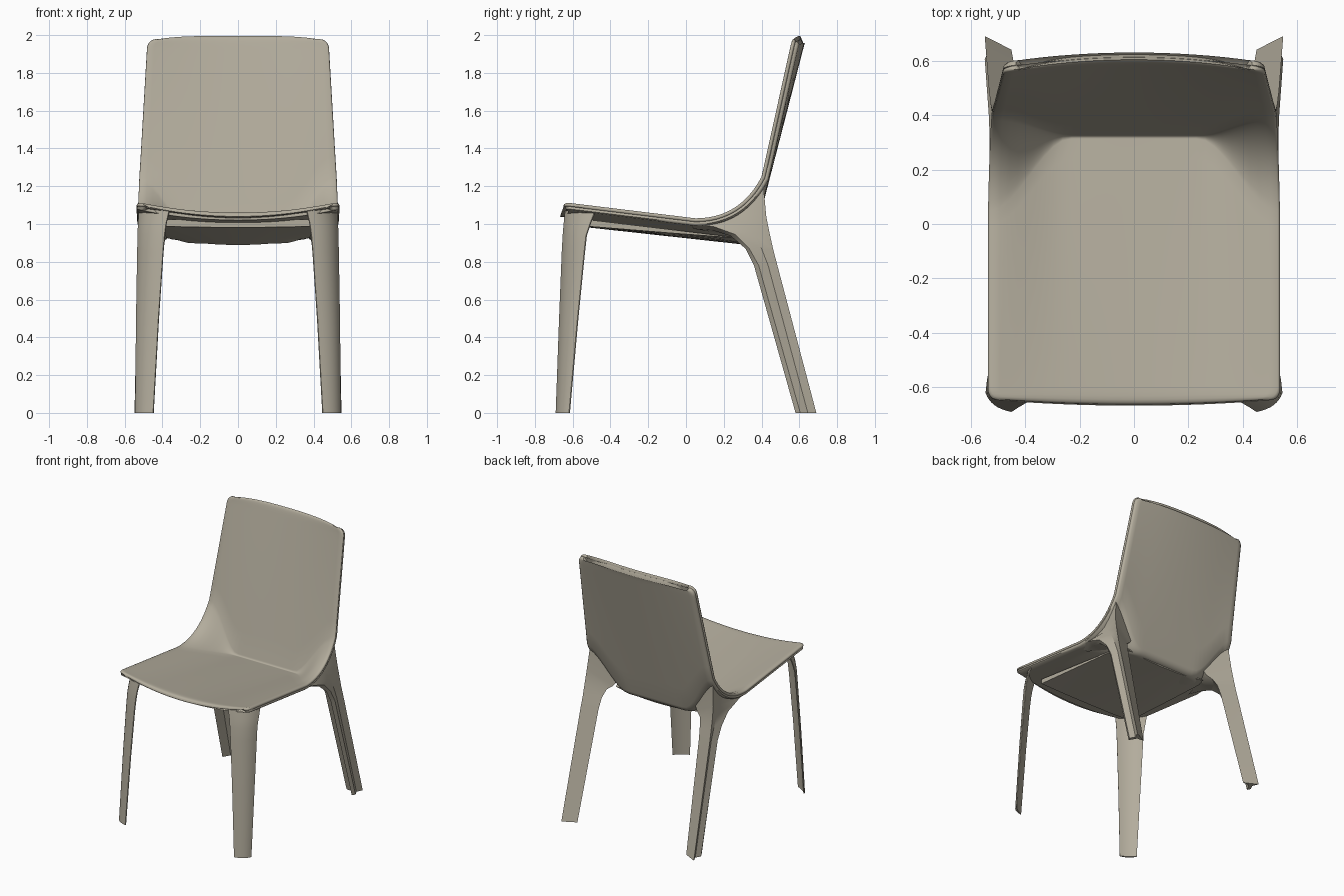
import bpy, bmesh, math
from mathutils import Vector

if "Cube" in bpy.data.objects:
    bpy.data.objects.remove(bpy.data.objects["Cube"])

mat = bpy.data.materials.new("warm grey beige")
mat.diffuse_color = (0.45, 0.415, 0.335, 1)
mat.use_nodes = True
mat.node_tree.nodes["Principled BSDF"].inputs["Base Color"].default_value = mat.diffuse_color


def finish(name, bm, mirror=False, angle=35):
    """Make an object from bm, mirror it if asked and shade it."""
    bmesh.ops.recalc_face_normals(bm, faces=bm.faces)
    me = bpy.data.meshes.new(name)
    bm.to_mesh(me)
    bm.free()
    me.materials.append(mat)
    ob = bpy.data.objects.new(name, me)
    bpy.context.collection.objects.link(ob)
    bpy.ops.object.select_all(action='DESELECT')
    ob.select_set(True)
    bpy.context.view_layer.objects.active = ob
    if mirror:
        ob.modifiers.new("mirror", 'MIRROR')
        bpy.ops.object.convert(target='MESH')
    bpy.ops.object.shade_smooth_by_angle(angle=math.radians(angle))
    return ob


def loft(sections):
    """Closed cross-sections joined into a capped solid."""
    bm = bmesh.new()
    rings = [[bm.verts.new(p) for p in s] for s in sections]
    n = len(rings[0])
    for a, b in zip(rings, rings[1:]):
        for i in range(n):
            bm.faces.new((a[i], a[(i + 1) % n], b[(i + 1) % n], b[i]))
    bm.faces.new(rings[0])
    bm.faces.new(rings[-1])
    return bm


def mix(a, b, t):
    return a + (b - a) * t


def bez(a, b, c, t):
    return a * (1 - t) ** 2 + b * 2 * t * (1 - t) + c * t * t


# Continuous seat-and-back surface: crisp crease in the middle, wide curve at the sides
ARC = [math.radians(15 * i) for i in range(7)]
R = 0.055
rows = [("seat", R * (1 - math.cos(a)) / 0.8, R * (1 - math.sin(a))) for a in ARC]
rows += [("seat", t, 0) for t in (0.2, 0.35, 0.5, 0.65, 0.8, 0.92)]
rows += [("curve", i / 12, 0) for i in range(13)]
rows += [("back", t, 0) for t in (0.15, 0.3, 0.45, 0.6, 0.75, 0.88)]
rows += [("back", 1 - R * (1 - math.cos(a)) / 0.8, R * (1 - math.sin(a))) for a in reversed(ARC)]


def shell_point(u, row, inset):
    seg, t, cut = row
    k = max(0, (abs(u) - 0.45) / 0.55)
    k = k * k * (3 - 2 * k)
    q = u * u
    front = Vector((-0.672 + 0.018 * q + inset, 1.065 + 0.05 * q))
    p0 = mix(Vector((0.312, 0.938)), Vector((0.05, 1.03)), k)
    pc = mix(Vector((0.323, 0.936)), Vector((0.285, 1.03)), k)
    p2 = mix(Vector((0.327, 0.95)), Vector((0.40, 1.25)), k)
    top = Vector((0.594 - 0.033 * q, 2.0 - 0.016 * q * q - inset))
    if seg == "seat":
        p, w = mix(front, p0, t), 0.535
        p.y -= 0.025 * (cut / R) ** 2
    elif seg == "curve":
        p, w = bez(p0, pc, p2, t), mix(0.535, 0.522, t)
    else:
        p, w = mix(p2, top, t), mix(0.522, 0.478, t)
        p.x += 0.008 * (cut / R) ** 2
    return Vector((u * (w - cut - inset), p.x, p.y))


def shell(name, rim):
    """Solid shell; rim lists (inset, depth) from the upper skin round to the lower one."""
    bm = bmesh.new()
    n, loops = 32, []
    for j, (inset, depth) in enumerate(rim):
        g = [[bm.verts.new(shell_point(2 * i / n - 1, r, inset)) for i in range(n + 1)] for r in rows]
        faces = [bm.faces.new((a[i], a[i + 1], b[i + 1], b[i]))
                 for a, b in zip(g, g[1:]) for i in range(n)]
        bm.normal_update()
        sheet = [v for row in g for v in row]
        for v, nrm in [(v, v.normal.copy()) for v in sheet]:
            v.co -= nrm * depth
        loops.append(g[0] + [r[-1] for r in g[1:-1]] + g[-1][::-1] + [r[0] for r in g[-2:0:-1]])
        if 0 < j < len(rim) - 1:  # middle sheets keep only their outline
            bmesh.ops.delete(bm, geom=faces, context='FACES_ONLY')
            keep = set(loops[-1])
            bmesh.ops.delete(bm, geom=[v for v in sheet if v not in keep], context='VERTS')
    m = len(loops[0])
    for a, b in zip(loops, loops[1:]):
        for i in range(m):
            bm.faces.new((a[i], a[(i + 1) % m], b[(i + 1) % m], b[i]))
    return finish(name, bm, angle=50)


shell("seat_and_back", [(0.008, 0), (0.002, 0.003), (0, 0.009), (0.002, 0.016), (0.008, 0.02)])
shell("seat_and_back_undershell", [(0.014, 0.012), (0.005, 0.021), (0.006, 0.032), (0.016, 0.04)])

# Stiffening block under the seat, bowed along its lower side
sections = []
for y, hw, bow in ((-0.52, 0.40, 0.006), (-0.1, 0.39, 0.018), (0.25, 0.38, 0.03), (0.325, 0.35, 0.03)):
    top = 1.04 - 0.12 * (y + 0.66)
    us = [i / 6 - 1 for i in range(13)]
    low = [(u * hw, y, 0.982 - 0.11 * (y + 0.52) + bow * u * u) for u in us]
    sections.append(low + [(hw, y, top), (-hw, y, top)])
finish("seat_underside_block", loft(sections))

# Front legs: thin curved corner plates that flare out at the top
sections = []
for z, px, py, qx, qy in ((0, .45, -.69, .545, -.62), (.5, .422, -.672, .54, -.575),
                          (.85, .398, -.658, .534, -.54), (.94, .39, -.653, .532, -.53),
                          (1.0, .382, -.648, .53, -.51), (1.074, .365, -.64, .524, -.48)):
    a, c = Vector((px, py, z)), Vector((qx, qy, z))
    b = mix(Vector((qx, py, z)), (a + c) / 2, 0.4)
    outer = [bez(a, b, c, i / 8) for i in range(9)]
    back = Vector((-0.008, 0.011, 0))
    inner = [bez(a + back * 0.5, b + back * 1.6, c + back * 0.5, i / 8) for i in range(8, -1, -1)]
    sections.append(outer + inner)
finish("front_legs", loft(sections), True)

# Rear legs: rear plate plus grooved side flange, spreading into the shell
sections = [
    [(.45, .64, 0), (.548, .69, 0), (.528, .645, 0), (.548, .605, 0), (.535, .58, 0), (.505, .635, 0)],
    [(.415, .44, .78), (.532, .484, .78), (.512, .435, .78), (.532, .385, .78), (.515, .36, .78), (.485, .43, .78)],
    [(.405, .415, .86), (.529, .463, .86), (.510, .40, .87), (.531, .335, .87), (.51, .315, .87), (.47, .39, .86)],
    [(.385, .385, .915), (.527, .443, .95), (.508, .36, .95), (.53, .26, .945), (.505, .235, .937), (.43, .345, .905)],
    [(.345, .365, .945), (.523, .425, 1.04), (.504, .31, 1.01), (.53, .15, .985), (.49, .14, .967), (.38, .29, .925)],
    [(.31, .352, 1.0), (.508, .41, 1.2), (.50, .27, 1.06), (.51, .02, 1.005), (.46, .04, .975), (.36, .27, .935)]]
finish("rear_legs", loft(sections), True, 28)
